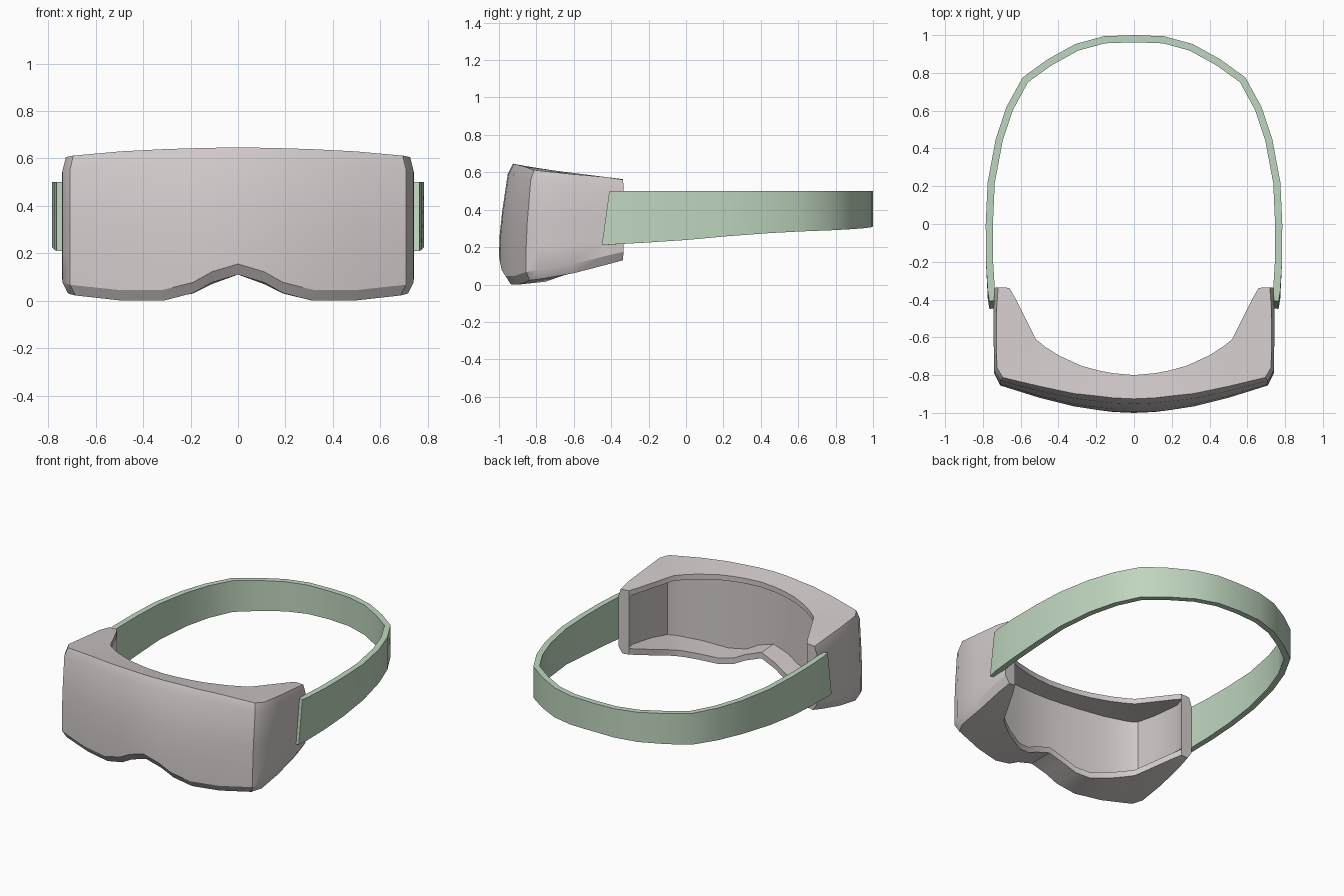
import bpy, bmesh
from mathutils import Vector

if "Cube" in bpy.data.objects:
    bpy.data.objects.remove(bpy.data.objects["Cube"])


def material(name, rgb):
    m = bpy.data.materials.new(name)
    m.diffuse_color = (*rgb, 1)
    m.use_nodes = True
    m.node_tree.nodes["Principled BSDF"].inputs["Base Color"].default_value = m.diffuse_color
    return m


def loft(name, rings, mat, angle=0.5):
    """Skin closed cross-section rings given for x >= 0; the last ring can lie on x = 0."""
    other = [[Vector((-p.x, p.y, p.z)) for p in r] for r in reversed(rings[:-1])]
    bm = bmesh.new()
    vs = [[bm.verts.new(p) for p in r] for r in rings + other]
    n = len(vs[0])
    for a, b in zip(vs, vs[1:]):
        for i in range(n):
            j = (i + 1) % n
            bm.faces.new((a[i], a[j], b[j], b[i]))
    bm.faces.new(vs[0])
    bm.faces.new(vs[-1][::-1])
    bmesh.ops.recalc_face_normals(bm, faces=bm.faces)
    me = bpy.data.meshes.new(name)
    bm.to_mesh(me)
    bm.free()
    ob = bpy.data.objects.new(name, me)
    bpy.context.collection.objects.link(ob)
    me.materials.append(mat)
    bpy.context.view_layer.objects.active = ob
    ob.select_set(True)
    bpy.ops.object.shade_smooth_by_angle(angle=angle)
    ob.select_set(False)
    return ob


shell_mat = material("warm_grey", (0.64, 0.585, 0.585))
strap_mat = material("pale_green", (0.52, 0.67, 0.52))

# Visor columns from the rear post to the nose:
# outer x, y | lip x, y | cavity x, y | outer top z, outer bottom z, lip bottom z | lean
columns = [
    (.737, -.335, .66, -.338, .66, -.338, .560, .130, .135, 0),
    (.743, -.44, .63, -.39, .69, -.42, .575, .105, .120, 0),
    (.743, -.62, .575, -.50, .685, -.62, .590, .060, .090, 0),
    (.740, -.79, .52, -.61, .67, -.76, .606, .030, .060, .4),
    (.708, -.855, .47, -.65, .63, -.80, .612, .022, .050, .6),
    (.50, -.92, .40, -.695, .48, -.855, .630, .000, .035, .8),
    (.32, -.965, .28, -.75, .31, -.895, .639, .000, .015, .9),
    (.19, -.985, .19, -.775, .19, -.915, .643, .032, .030, 1),
    (.11, -.995, .11, -.79, .11, -.925, .645, .077, .070, 1),
    (0, -1.0, 0, -.80, 0, -.93, .646, .110, .110, 1),
]
rings = []
for k, (ox, oy, ix, iy, cx, cy, zt, zb, zi, lean) in enumerate(columns):
    inward = (Vector((ix, iy)) - Vector((ox, oy))).normalized()

    def outer(z, inset=0.0):
        y = oy + lean * .052 * max(0, (z - .2) / .42) ** 1.4
        return Vector((ox + inward.x * inset, y + inward.y * inset, z))

    lip_top = .563 - (iy + .335) * .125
    hi, lo = zt - .055, zb + .045
    roof, floor = (lip_top - .045, zi + .045) if k == 0 else (lip_top - .04, max(zb, zi) + .045)
    rings.append([
        Vector((ix, iy, lip_top)),
        outer(zt, .018), outer(hi), outer(lo + (hi - lo) * .55), outer(lo + (hi - lo) * .25),
        outer(lo), outer(zb, .03),
        Vector((ix, iy, zi)), Vector((ix, iy, zi + .04)),
        Vector((cx, cy, floor)), Vector((cx, cy, roof)),
        Vector((ix, iy, lip_top - .035)),
    ])
loft("visor_shell", rings, shell_mat)

# Head strap: a band around the back, tapering in height toward the rear
path = [Vector(p) for p in [(.765, -.44), (.774, -.39), (.784, -.2), (.785, 0), (.775, .22), (.732, .45),
                            (.675, .62), (.59, .775), (.46, .87), (.31, .953), (.16, .994), (0, 1.0)]]
bottom = [.21, .214, .225, .238, .258, .275, .284, .29, .295, .301, .307, .31]
rings = []
for i, p in enumerate(path):
    nxt = path[i + 1] if i + 1 < len(path) else Vector((-path[-2].x, path[-2].y))
    t = (nxt - path[max(i - 1, 0)]).normalized()
    q = p - Vector((t.y, -t.x)) * .038
    slant = .03 if i < 2 else 0          # front end leans back at the top
    zb, zt = bottom[i], .5
    rings.append([Vector((p.x, p.y - slant / 3, zb)), Vector((p.x, p.y + slant, zt)),
                  Vector((q.x, q.y + slant, zt)), Vector((q.x, q.y - slant / 3, zb))])
loft("head_strap", rings, strap_mat)
